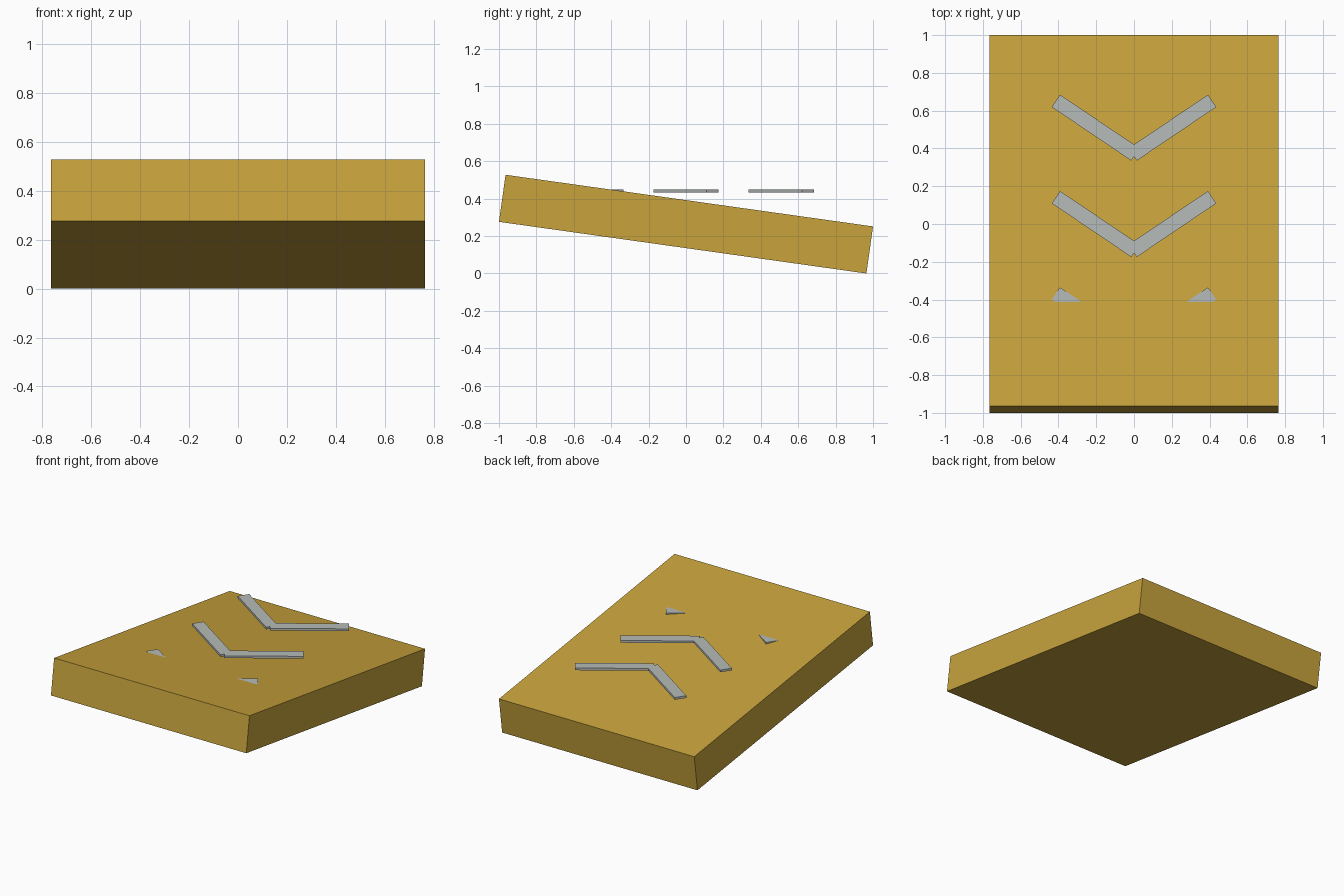
import bpy
import math

if "Cube" in bpy.data.objects:
    bpy.data.objects.remove(bpy.data.objects["Cube"])

TILT = math.radians(8)
WIDTH, LENGTH, THICK = 1.53, 1.984, 0.254


def material(name, colour):
    mat = bpy.data.materials.new(name)
    mat.diffuse_color = (*colour, 1)
    mat.use_nodes = True
    mat.node_tree.nodes["Principled BSDF"].inputs["Base Color"].default_value = mat.diffuse_color
    return mat


def box(name, size, location, rotation, mat):
    bpy.ops.mesh.primitive_cube_add(size=1, location=location, rotation=rotation)
    obj = bpy.context.object
    obj.name = name
    obj.scale = size
    bpy.ops.object.transform_apply(location=False, rotation=False, scale=True)
    obj.data.materials.append(mat)
    return obj


gold = material("gold", (0.58, 0.37, 0.046))
grey = material("light grey", (0.47, 0.50, 0.48))

# Sloping slab, high at the front, its lowest edge resting on the ground
height = LENGTH * math.sin(TILT) + THICK * math.cos(TILT)
box("ramp_slab", (WIDTH, LENGTH, THICK), (0, 0, height / 2), (-TILT, 0, 0), gold)

# Three level chevrons, each made of two mirrored bars; the front one is mostly sunk
for i, y in enumerate((-0.51, 0, 0.51)):
    for side, label in ((1, "right"), (-1, "left")):
        box(f"chevron_{i + 1}_{label}_bar", (0.508, 0.079, 0.016),
            (side * 0.203, y, 0.442), (0, 0, side * math.radians(34)), grey)
